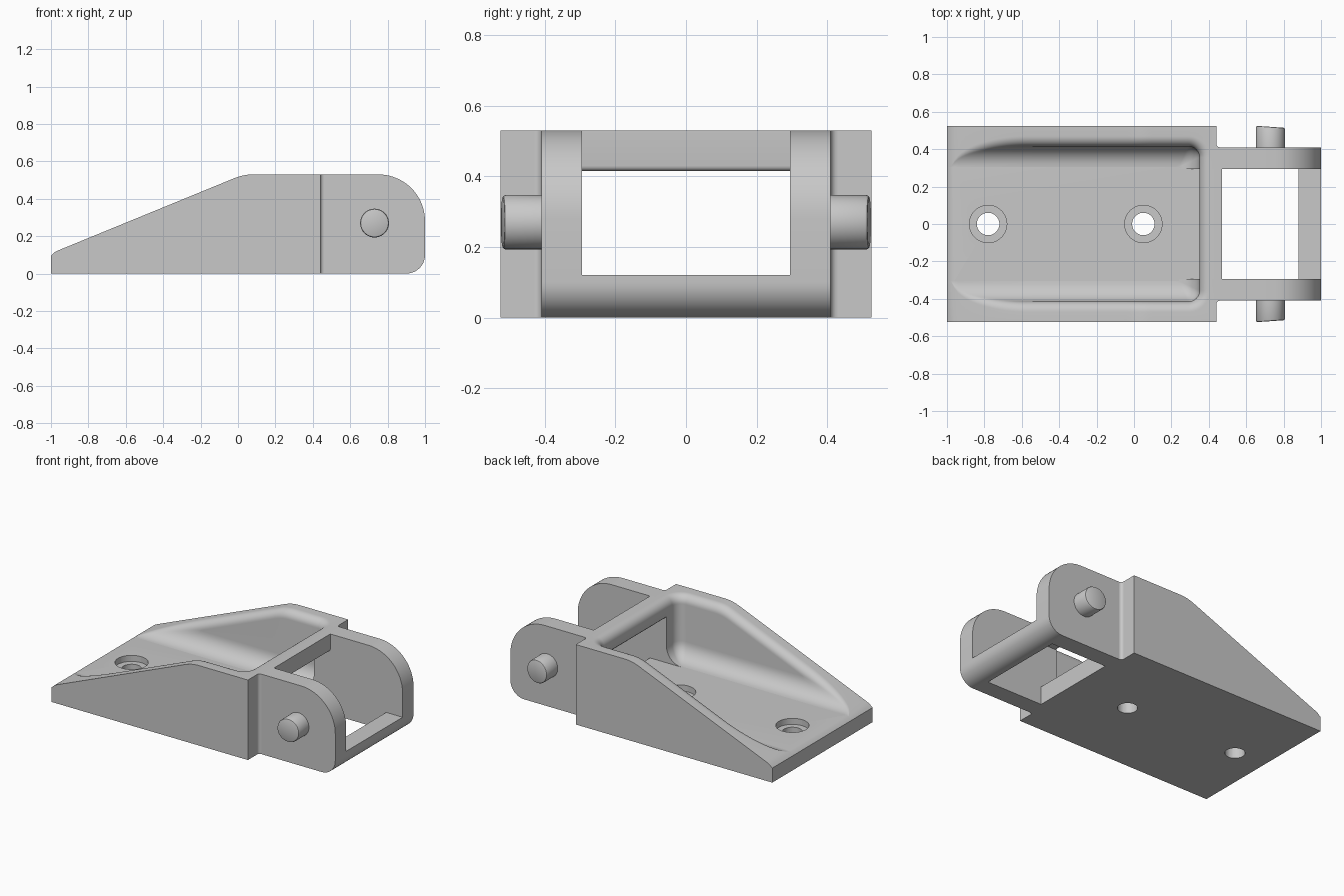
import bpy, bmesh, math
from math import sin, cos, pi, asin, sqrt

if "Cube" in bpy.data.objects:
    bpy.data.objects.remove(bpy.data.objects["Cube"])

grey = bpy.data.materials.new("plain grey")
grey.diffuse_color = (0.58, 0.58, 0.58, 1)
grey.use_nodes = True
grey.node_tree.nodes["Principled BSDF"].inputs["Base Color"].default_value = grey.diffuse_color


def finish(name, bm, mirror=False, bevel=0):
    bmesh.ops.remove_doubles(bm, verts=bm.verts, dist=1e-5)
    bmesh.ops.recalc_face_normals(bm, faces=bm.faces)
    me = bpy.data.meshes.new(name)
    bm.to_mesh(me)
    bm.free()
    ob = bpy.data.objects.new(name, me)
    bpy.context.collection.objects.link(ob)
    me.materials.append(grey)
    bpy.ops.object.select_all(action='DESELECT')
    ob.select_set(True)
    bpy.context.view_layer.objects.active = ob
    bpy.ops.object.shade_smooth_by_angle(angle=math.radians(30))
    if bevel:
        m = ob.modifiers.new("bevel", 'BEVEL')
        m.width, m.segments, m.limit_method = bevel, 3, 'ANGLE'
        m.angle_limit = math.radians(40)
    if mirror:
        m = ob.modifiers.new("mirror", 'MIRROR')
        m.use_axis = (False, True, False)
        m.use_mirror_merge = False
    return ob


def loft(name, loops, **kw):
    """Skin closed cross-sections and cap both ends."""
    bm = bmesh.new()
    rings = [[bm.verts.new(p) for p in loop] for loop in loops]
    n = len(rings[0])
    for a, b in zip(rings, rings[1:]):
        for i in range(n):
            j = (i + 1) % n
            bm.faces.new((a[i], a[j], b[j], b[i]))
    bm.faces.new(rings[0])
    bm.faces.new(rings[-1])
    return finish(name, bm, **kw)


def prism_y(name, pts, y0, y1, **kw):
    return loft(name, [[(x, y, z) for x, z in pts] for y in (y0, y1)], **kw)


def arc(cx, cz, r, a0, a1, n=12):
    return [(cx + r * cos(math.radians(a0 + (a1 - a0) * i / n)),
             cz + r * sin(math.radians(a0 + (a1 - a0) * i / n))) for i in range(n + 1)]


FLOOR, R_IN, R_OUT, TOP = 0.12, 0.11, 0.055, 0.53


def height(x):
    """Side outline: rounded nose, ramp, rounded crest, flat top."""
    line = 0.19 + 0.41 * (x + 0.8)
    if x < -0.965:
        return line - 0.012 * ((-0.965 - x) / 0.035) ** 2
    if x > 0.079:
        return TOP
    if x > -0.021:
        return TOP - 0.41 * (0.079 - x) ** 2 / 0.2
    return line


def section(h, k=9):
    """Floor fillet running into a rounded rim at height h."""
    s = max(-1, min(0, (h - FLOOR - R_IN - R_OUT) / (R_IN + R_OUT)))
    th = asin(s)
    pts = []
    for i in range(k + 1):
        a = -pi / 2 + (th + pi / 2) * i / k
        pts.append((R_IN * cos(a), FLOOR + R_IN + R_IN * sin(a)))
    for i in range(k + 1):
        b = th + pi - (th + pi / 2) * i / k
        pts.append(((R_IN + R_OUT) * cos(th) + R_OUT * cos(b), h - R_OUT + R_OUT * sin(b)))
    return [(u, min(z, h)) for u, z in pts]


def station(px, py, wall, nrm, ox, oy, h):
    loop = [(px, py, 0)]
    for u, z in section(h):
        f, e = min(u, R_IN) / R_IN, max(0, u - R_IN)
        loop.append((px + wall[0] * f + nrm[0] * e, py + wall[1] * f + nrm[1] * e, z))
    return loop + [(ox, oy, h), (ox, oy, 0)]


# side walls, turning the corner into the back wall
stations = []
for i in range(63):
    x = -1 + 0.02 * i
    stations.append(station(x, 0.305, (0, R_IN), (0, 1), x, 0.525, height(x)))
for i in range(17):
    t = i / 16
    a = pi / 2 * (1 - t)
    n = (cos(a), sin(a))
    wall = (0.05 + 0.06 * n[0], 0.05 + 0.06 * n[1])
    if i == 0:
        wall = (0.05, 0.11)
    ox = 0.24 + 0.20 * min(1, 2 * t)
    oy = 0.525 - 0.22 * max(0, 2 * t - 1)
    stations.append(station(0.24, 0.305, wall, n, ox, oy, TOP))
stations.append(station(0.24, 0.305, (R_IN, 0), (1, 0), 0.44, 0.305, TOP))
stations.append(station(0.24, 0.295, (R_IN, 0), (1, 0), 0.44, 0.295, TOP))
loft("side_wall", stations, mirror=True)

# floor plate with two counterbored screw holes
plate = prism_y("floor_plate", [(-1, 0), (0.47, 0), (0.47, FLOOR), (-0.96, FLOOR),
                                (-0.98, height(-0.98)), (-1, height(-1))], -0.305, 0.305)
for hx in (-0.78, 0.05):
    for r, z0 in ((0.1, 0.08), (0.06, -0.1)):
        bpy.ops.mesh.primitive_cylinder_add(vertices=48, radius=r, depth=0.4,
                                            location=(hx, 0, z0 + 0.2))
        cutter = bpy.context.object
        cutter.name = "hole_cutter"
        cutter.hide_render = True
        m = plate.modifiers.new("hole", 'BOOLEAN')
        m.operation, m.object, m.solver = 'DIFFERENCE', cutter, 'EXACT'
        bpy.context.view_layer.objects.active = plate
        bpy.ops.object.modifier_apply(modifier=m.name)
        bpy.data.objects.remove(cutter)

# beam over the window in the back wall
prism_y("top_beam", [(0.35, 0.425)] + arc(0.405, 0.475, R_OUT, 180, 90, 9)
        + [(0.47, TOP)] + arc(0.455, 0.43, 0.015, 0, -90, 5) + [(0.36, 0.415)], -0.30, 0.30)

# hinge arms
arm = ([(0.43, 0)] + arc(0.9, 0.1, 0.1, -90, 0) + arc(0.75, 0.28, 0.25, 0, 90, 20) + [(0.43, TOP)])
prism_y("hinge_arm", arm, 0.295, 0.41, mirror=True)

# small fillet between each arm and the body
fillet = [(0.435, 0.405), (0.435, 0.43)] + arc(0.46, 0.43, 0.02, 180, 270, 6) + [(0.46, 0.405)]
loft("arm_fillet", [[(x, y, z) for x, y in fillet] for z in (0, TOP)], mirror=True)

# lower cross bar
prism_y("cross_bar", [(0.88, 0), (0.9, 0)] + arc(0.9, 0.1, 0.1, -90, 0) + [(1, FLOOR), (0.88, FLOOR)],
        -0.30, 0.30)

# pivot pins with slightly slanted ends
ends = ((0.077, 0.40, 0), (0.077, 0.515, 0.07), (0.074, 0.521, 0.07), (0.070, 0.523, 0.07))
loft("pivot_pin", [[(0.73 + r * cos(a), y - slope * (r * cos(a) + 0.05), 0.27 + r * sin(a))
                    for a in (2 * pi * i / 40 for i in range(40))]
                   for r, y, slope in ends], mirror=True)
